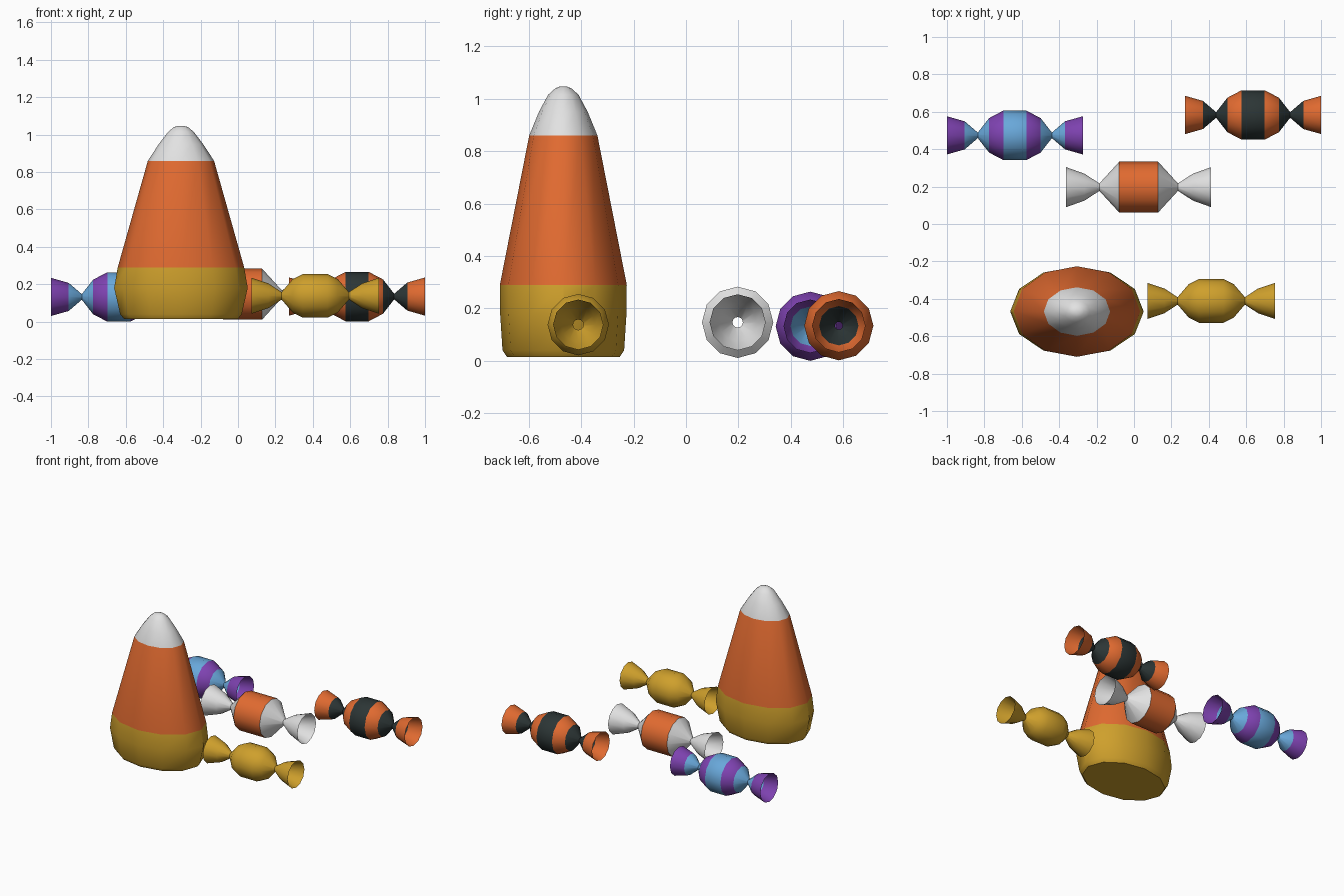
import bpy, bmesh, math

if "Cube" in bpy.data.objects:
    bpy.data.objects.remove(bpy.data.objects["Cube"])


def material(name, rgb):
    m = bpy.data.materials.new(name)
    m.diffuse_color = (*rgb, 1)
    m.use_nodes = True
    m.node_tree.nodes["Principled BSDF"].inputs["Base Color"].default_value = m.diffuse_color
    return m


ORANGE = material("orange", (0.75, 0.145, 0.03))
GOLD = material("gold", (0.62, 0.35, 0.025))
WHITE = material("white", (0.76, 0.76, 0.76))
BLACK = material("charcoal", (0.025, 0.036, 0.036))
PURPLE = material("purple", (0.21, 0.055, 0.44))
BLUE = material("light_blue", (0.14, 0.39, 0.70))
SIDES = 12


def loft(name, rings, point, mats, pick, caps, origin):
    """Skin a stack of 12-sided rings; pick(local centre) gives the material index."""
    bm = bmesh.new()
    loops = [[bm.verts.new(point(ring, 2 * math.pi * i / SIDES)) for i in range(SIDES)]
             for ring in rings]
    for a, b in zip(loops, loops[1:]):
        for i in range(SIDES):
            j = (i + 1) % SIDES
            bm.faces.new((a[i], a[j], b[j], b[i]))
    if caps:
        bm.faces.new(loops[0][::-1])
        bm.faces.new(loops[-1])
    for f in bm.faces:
        f.material_index = pick(f.calc_center_median())
    mesh = bpy.data.meshes.new(name)
    bm.to_mesh(mesh)
    bm.free()
    for m in mats:
        mesh.materials.append(m)
    ob = bpy.data.objects.new(name, mesh)
    ob.location = origin
    bpy.context.collection.objects.link(ob)
    bpy.ops.object.select_all(action='DESELECT')
    ob.select_set(True)
    bpy.context.view_layer.objects.active = ob
    bpy.ops.object.shade_smooth_by_angle(angle=math.radians(40))
    return ob


# Candy corn: rings of (height, x radius, y radius)
corn = [(0.015, 0.305, 0.215), (0.04, 0.325, 0.232), (0.18, 0.357, 0.241),
        (0.29, 0.338, 0.242), (0.86, 0.177, 0.130), (0.95, 0.118, 0.093),
        (1.015, 0.068, 0.058), (1.04, 0.038, 0.03), (1.047, 0.015, 0.012)]
loft("candy_corn", corn,
     lambda r, a: (r[1] * math.cos(a), r[2] * math.sin(a), r[0]),
     [GOLD, ORANGE, WHITE],
     lambda c: 0 if c.z < 0.29 else 1 if c.z < 0.86 else 2,
     True, (-0.305, -0.468, 0))


# Wrapped candies: half profile (distance from middle, radius), mirrored along x
def wrapped_candy(name, origin, half, mats, bands):
    rings = [(-d, r) for d, r in reversed(half)] + half
    loft(name, rings,
         lambda r, a: (r[0], r[1] * math.cos(a), r[1] * math.sin(a)),
         mats,
         lambda c: sum(abs(c.x) > b for b in bands) % len(mats),
         False, origin)


striped = [(0.062, 0.132), (0.138, 0.092), (0.198, 0.015), (0.268, 0.075), (0.363, 0.102)]
bands = [0.062, 0.138, 0.268]
wrapped_candy("purple_blue_candy", (-0.637, 0.474, 0.132), striped, [BLUE, PURPLE], bands)
wrapped_candy("orange_black_candy", (0.637, 0.583, 0.134), striped, [BLACK, ORANGE], bands)
wrapped_candy("orange_white_candy", (0.025, 0.197, 0.147),
              [(0.104, 0.136), (0.21, 0.02), (0.29, 0.072), (0.388, 0.107)],
              [ORANGE, WHITE], [0.104])
wrapped_candy("gold_candy", (0.413, -0.411, 0.138),
              [(0.066, 0.117), (0.12, 0.09), (0.18, 0.02), (0.25, 0.066), (0.34, 0.096)],
              [GOLD], [])
